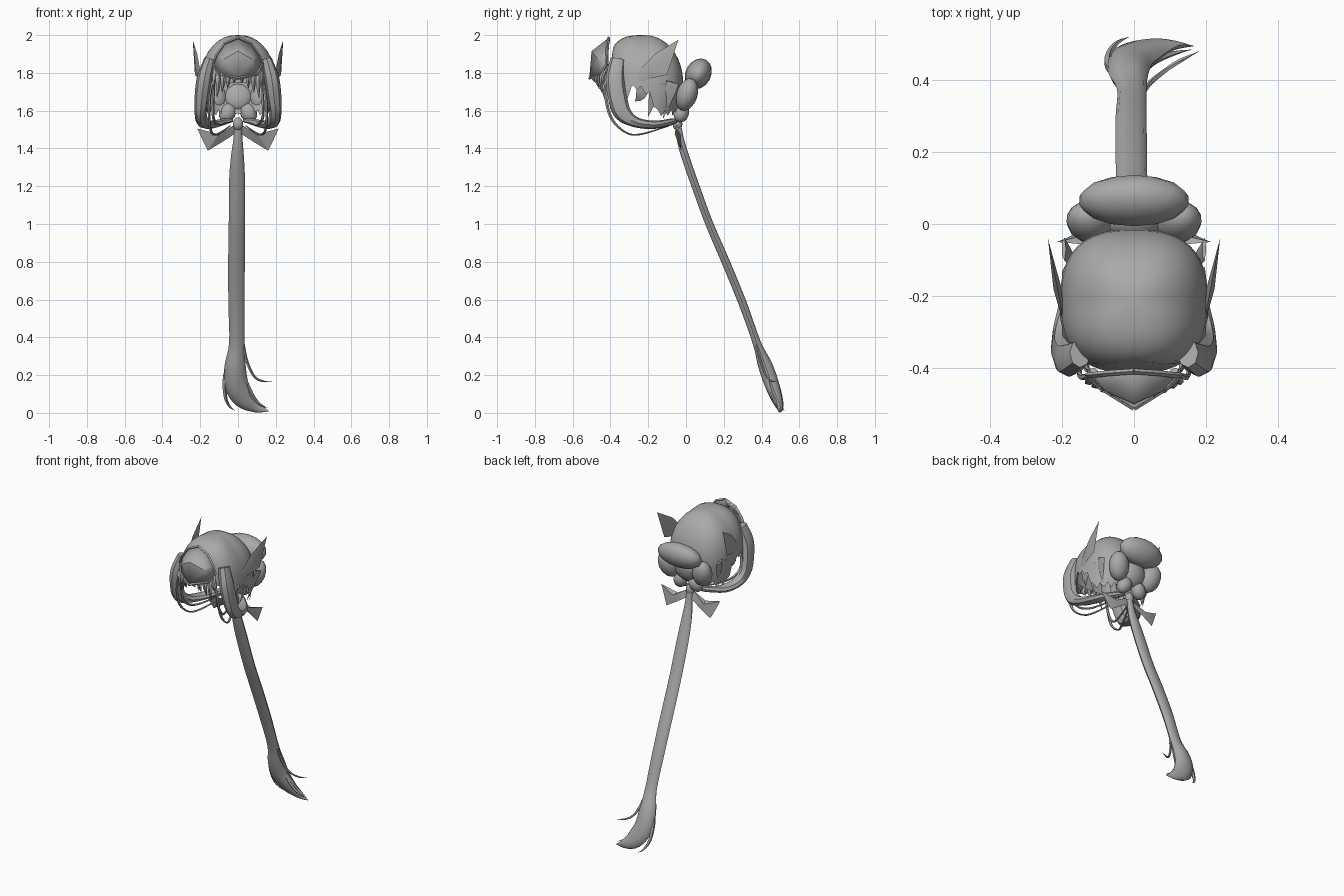
import bpy, bmesh, math
from mathutils import Vector, Matrix

if "Cube" in bpy.data.objects:
    bpy.data.objects.remove(bpy.data.objects["Cube"])

mat = bpy.data.materials.new("plain grey")
mat.diffuse_color = (0.4, 0.4, 0.4, 1)
mat.use_nodes = True
mat.node_tree.nodes["Principled BSDF"].inputs["Base Color"].default_value = mat.diffuse_color


def finish(name, bm, angle=40):
    bmesh.ops.remove_doubles(bm, verts=bm.verts[:], dist=0.0004)
    bmesh.ops.recalc_face_normals(bm, faces=bm.faces[:])
    me = bpy.data.meshes.new(name)
    bm.to_mesh(me)
    bm.free()
    me.materials.append(mat)
    ob = bpy.data.objects.new(name, me)
    bpy.context.collection.objects.link(ob)
    bpy.ops.object.select_all(action='DESELECT')
    ob.select_set(True)
    bpy.context.view_layer.objects.active = ob
    bpy.ops.object.shade_smooth_by_angle(angle=math.radians(angle))
    return ob


def spline(pts, steps):
    """Smooth curve through points of any dimension."""
    p = [pts[0]] + list(pts) + [pts[-1]]
    out = []
    for i in range(1, len(p) - 2):
        for k in range(steps):
            t = k / steps
            out.append([0.5 * (2 * b + (c - a) * t + (2 * a - 5 * b + 4 * c - d) * t * t
                               + (3 * b - a - 3 * c + d) * t ** 3)
                        for a, b, c, d in zip(p[i - 1], p[i], p[i + 1], p[i + 2])])
    return out + [list(pts[-1])]


def tube(name, pts, side=1, ref=(1, 0, 0), sides=8, steps=4):
    """Elliptical lock of hair; each point is x, y, z, width, depth."""
    path = spline(pts, steps) if steps > 1 else pts
    bm = bmesh.new()
    pos = [Vector((side * q[0], q[1], q[2])) for q in path]
    rings = []
    for i, q in enumerate(path):
        t = (pos[min(i + 1, len(pos) - 1)] - pos[max(i - 1, 0)]).normalized()
        u = Vector(ref)
        u = (u - t * u.dot(t)).normalized()
        v = t.cross(u)
        rings.append([bm.verts.new(pos[i] + u * (max(q[3], .001) * math.cos(a)) + v * (max(q[4], .001) * math.sin(a)))
                      for a in (2 * math.pi * k / sides for k in range(sides))])
    for r0, r1 in zip(rings, rings[1:]):
        for k in range(sides):
            j = (k + 1) % sides
            bm.faces.new((r0[k], r0[j], r1[j], r1[k]))
    bm.faces.new(rings[0])
    bm.faces.new(rings[-1])
    return finish(name, bm)


def lens(name, rim, bulge, side):
    """Thin blade: a rim joined to a raised centre on both sides."""
    bm = bmesh.new()
    flip = lambda p: Vector((side * p[0], p[1], p[2]))
    vs = [bm.verts.new(flip(p)) for p in rim]
    mid = sum((v.co for v in vs), Vector()) / len(vs)
    for s in (1, -1):
        c = bm.verts.new(mid + flip(bulge) * s)
        for i in range(len(vs)):
            bm.faces.new((vs[i], vs[(i + 1) % len(vs)], c))
    return finish(name, bm, 20)


def petal(name, loc, size, rot):
    bm = bmesh.new()
    m = Matrix.Translation(loc) @ Matrix.Rotation(rot[1], 4, 'Y') @ Matrix.Rotation(rot[0], 4, 'X') \
        @ Matrix.Diagonal((*size, 1))
    bmesh.ops.create_uvsphere(bm, u_segments=14, v_segments=8, radius=1, matrix=m)
    return finish(name, bm, 60)


# hair cap: domed shell, arched open over the face, jagged at the nape
def lerp(x, keys):
    for (a, fa), (b, fb) in zip(keys, keys[1:]):
        if x <= b:
            return fa + (fb - fa) * (x - a) / (b - a)
    return keys[-1][1]


bm = bmesh.new()
N, TOP, LOW = 56, 9, 4
cols = []
for i in range(N):
    th = 2 * math.pi * i / N              # 0 faces the front
    al = math.degrees(min(th, 2 * math.pi - th))
    s, c = math.sin(th), -math.cos(th)
    e = (abs(s) ** 2.6 + abs(c) ** 2.6) ** (-1 / 2.6)
    dx, dy = s * e * 0.205, c * e * 0.2
    p = 2 + 1.2 * max(0, -c) ** 2
    fmax = lerp(al, [(0, .50), (20, .62), (33, .8), (42, 1), (180, 1)]) * math.pi / 2
    ext = lerp(al, [(0, 0), (40, 0), (46, .10), (62, .10), (72, .03), (95, .07), (110, .18), (180, .17)])
    if al > 66:
        ext -= .03 * (i % 2) * (1 if al < 150 else .3)
    col = []
    for k in range(TOP + 1):
        f = fmax * k / TOP
        r, h = math.sin(f) ** (2 / p), max(0, math.cos(f)) ** (2 / p)
        col.append(bm.verts.new((dx * r, -0.215 + dy * r, 1.75 + .25 * h)))
    for k in range(1, LOW + 1):
        d = max(ext, 0) * k / LOW
        flare = 1 + (.3 * d if c < 0 else -1.6 * d * d * 4 * c)
        col.append(bm.verts.new((dx * flare, -0.215 + dy * flare, 1.75 - d)))
    cols.append(col)
for i in range(N):
    a, b = cols[i], cols[(i + 1) % N]
    for k in range(TOP + LOW):
        bm.faces.new((a[k], a[k + 1], b[k + 1], b[k]))
bmesh.ops.dissolve_degenerate(bm, dist=0.0002, edges=bm.edges[:])
finish("hair_cap", bm, 60)

# pointed forehead visor, half modelled and mirrored
A, B, C, D = (0, -.41, 1.985), (.07, -.415, 1.955), (.115, -.42, 1.89), (.13, -.42, 1.845)
E, F, P, Q = (.10, -.45, 1.79), (0, -.512, 1.772), (0, -.50, 1.915), (.08, -.465, 1.87)
bm = bmesh.new()
for face in ((A, B, Q, P), (B, C, Q), (C, D, E, Q), (Q, E, F, P)):
    bm.faces.new([bm.verts.new(v) for v in face])
visor = finish("visor", bm, 15)
visor.modifiers.new("mirror", 'MIRROR')
visor.modifiers.new("thick", 'SOLIDIFY').thickness = 0.012

for side, tag in ((1, "right"), (-1, "left")):
    # visor rim
    tube("visor_rim_" + tag, [(*v, .008, .008) for v in (A, B, C, D, E, F)], side, (0, 1, 0), 4, 1)
    # broad face-framing lock sweeping back to the nape
    tube("side_lock_" + tag, [
        (.150, -.36, 1.87, .03, .04), (.178, -.375, 1.77, .040, .050), (.192, -.362, 1.67, .038, .050),
        (.198, -.335, 1.59, .032, .045), (.185, -.27, 1.54, .035, .028), (.15, -.17, 1.525, .035, .022),
        (.08, -.08, 1.54, .02, .018), (.03, -.05, 1.55, .01, .01)], side)
    # fine strands in front of the lock
    tube("outer_strand_" + tag, [
        (.125, -.42, 1.80, .006, .008), (.148, -.425, 1.68, .007, .009), (.152, -.395, 1.56, .007, .008),
        (.14, -.32, 1.485, .007, .005), (.11, -.24, 1.475, .007, .005), (.04, -.09, 1.52, .003, .003)],
        side, sides=5)
    tube("inner_strand_" + tag, [
        (.125, -.41, 1.76, .005, .007), (.132, -.40, 1.64, .008, .008), (.13, -.36, 1.56, .008, .008),
        (.10, -.27, 1.525, .007, .006), (.04, -.08, 1.54, .003, .003)], side, sides=5)
    # pointed bangs under the visor
    for n, (x, z, w) in enumerate(((.125, 1.72, .013), (.105, 1.665, .016), (.08, 1.695, .016),
                                   (.052, 1.715, .015), (.02, 1.745, .014))):
        y = -.50 + .5 * x
        tube("bang_%d_%s" % (n, tag), [
            (x * .9, y + .03, 1.84, w, .008), (x, y, 1.78, w, .010),
            (x * 1.02, y + .004, (1.78 + z) / 2, w * .7, .008), (x * 1.06, y + .015, z, 0, 0)],
            side, sides=5, steps=3)
    # upright ear fin
    rim = [(.192 + .19 * (y + .29), y, z) for y, z in (
        (-.30, 1.725), (-.28, 1.78), (-.165, 1.90), (-.04, 1.975), (-.10, 1.79), (-.19, 1.77))]
    lens("ear_fin_" + tag, rim, (.011, -.002, 0), side)
    # small hair spikes behind the lock
    for n, (y, z) in enumerate(((-.27, 1.65), (-.20, 1.57), (-.12, 1.56))):
        tube("nape_spike_%d_%s" % (n, tag), [
            (.195, y + .05, 1.75, .006, .035), (.18, y + .03, 1.68, .006, .028), (.15, y, z, 0, 0)],
            side, sides=5, steps=3)
    # bow tail
    lens("bow_tail_" + tag, [
        (.01, -.05, 1.53), (.10, -.06, 1.475), (.215, -.05, 1.505), (.19, -.04, 1.45),
        (.16, -.025, 1.388), (.09, -.025, 1.43), (.02, -.03, 1.475)], (0, .014, .003), side)
    # side and lower petals of the bun
    petal("bun_side_petal_" + tag, (side * .122, .005, 1.685), (.065, .056, .09), (-.3, side * .25))
    petal("bun_lower_petal_" + tag, (side * .055, -.025, 1.59), (.045, .042, .055), (-.2, side * -.5))

# top petal and centre of the bun, bow knot
petal("bun_top_petal", (0, .065, 1.795), (.155, .068, .085), (-.5, 0))
petal("bun_centre", (0, -.005, 1.675), (.08, .045, .08), (-.3, 0))
petal("bow_knot", (0, -.045, 1.53), (.028, .026, .035), (0, 0))

# long ponytail ending in a curled brush
tube("ponytail", [
    (0, -.045, 1.55, .018, .016), (0, -.03, 1.45, .024, .020), (-.003, -.005, 1.36, .034, .022),
    (-.005, .04, 1.23, .042, .022), (-.006, .12, 1.01, .043, .022), (-.008, .21, .80, .044, .023),
    (-.008, .30, .58, .043, .023), (-.006, .375, .37, .041, .023), (-.015, .42, .25, .056, .040),
    (-.008, .455, .15, .064, .040), (.035, .482, .075, .058, .030), (.10, .497, .03, .03, .016),
    (.165, .495, .008, 0, 0)], sides=10)
# loose strands at the tip
tube("tip_strand_right", [
    (.03, .37, .36, .006, .006), (.048, .395, .27, .008, .007), (.085, .425, .195, .007, .006),
    (.13, .455, .168, .006, .005), (.18, .48, .165, 0, 0)], sides=5)
tube("tip_strand_left", [
    (-.04, .40, .30, .008, .008), (-.07, .44, .19, .012, .012), (-.068, .475, .09, .010, .010),
    (-.045, .505, .035, .006, .006), (-.015, .52, .012, 0, 0)], sides=5)
tube("tip_strand_low", [
    (.03, .43, .20, .01, .01), (.06, .455, .11, .010, .010), (.11, .475, .05, .007, .007),
    (.16, .485, .025, 0, 0)], sides=5)
